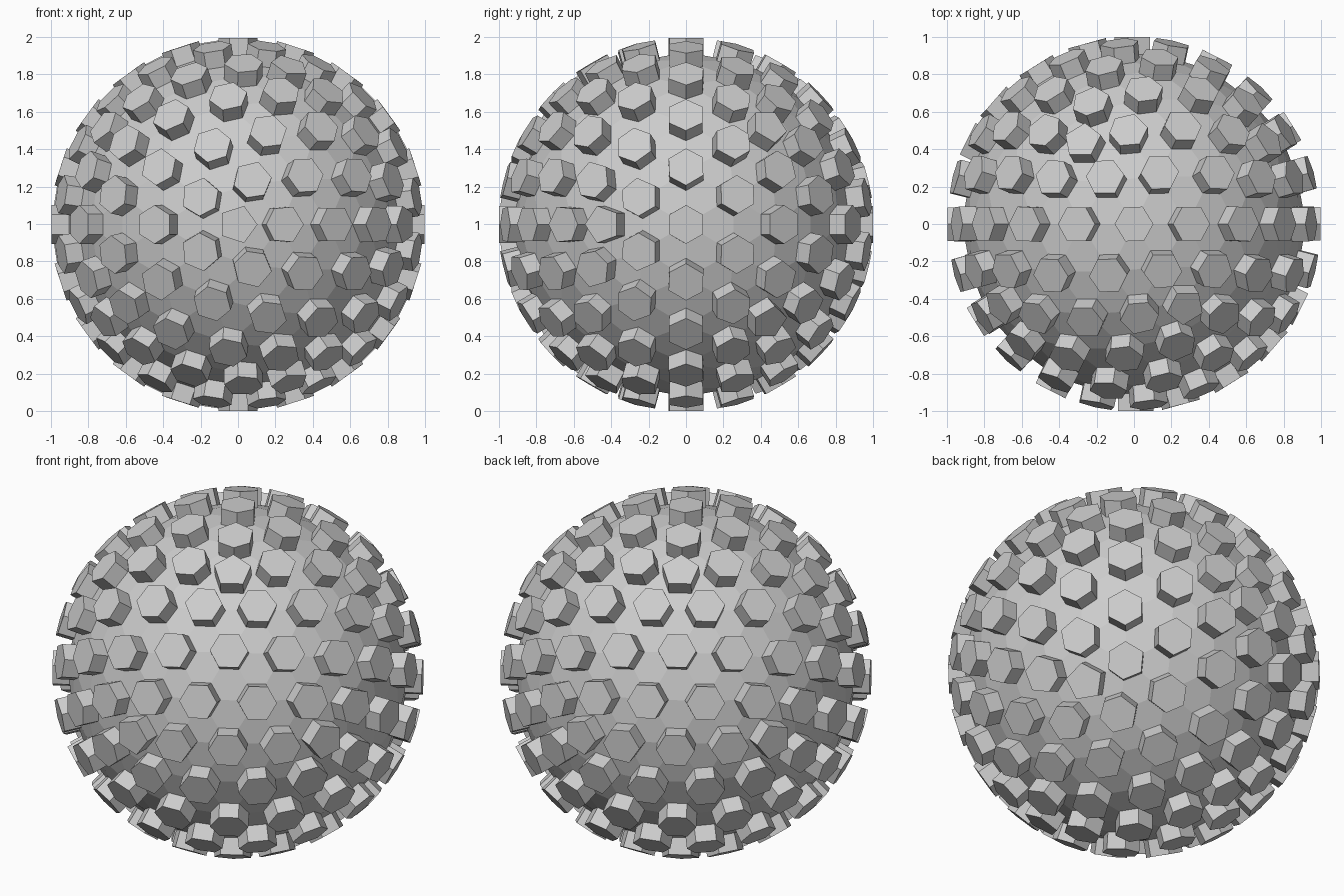
import bpy
import bmesh
from math import radians
from mathutils import Matrix

cube = bpy.data.objects.get("Cube")
if cube:
    bpy.data.objects.remove(cube, do_unlink=True)

CORE_RADIUS = 0.92
STUD_HEIGHT = 0.0933
STUD_RADIUS = 0.105

# One grey material
grey = bpy.data.materials.new("mid grey")
grey.use_nodes = True
grey.diffuse_color = (0.61, 0.61, 0.61, 1)
grey.node_tree.nodes["Principled BSDF"].inputs["Base Color"].default_value = grey.diffuse_color

# Faceted core, turned so a five-sided corner faces the front
bm = bmesh.new()
bmesh.ops.create_icosphere(bm, subdivisions=3, radius=CORE_RADIUS,
                           matrix=Matrix.Rotation(radians(90), 4, "X"))
corners = [v.co.normalized() for v in bm.verts]

# Cut every corner into a flat five- or six-sided face of equal radius
bmesh.ops.bevel(bm, geom=bm.verts[:], offset=STUD_RADIUS, offset_type="OFFSET",
                affect="VERTICES", segments=1, profile=0.5, clamp_overlap=False)
bm.normal_update()


def on_corner(face):
    direction = face.calc_center_median().normalized()
    return max(direction.dot(c) for c in corners) > 0.998


# Raise each cut corner into a stud
studs = [f for f in bm.faces if on_corner(f)]
raised = bmesh.ops.extrude_discrete_faces(bm, faces=studs)["faces"]
for face in raised:
    face.normal_update()
    outward = face.normal.copy()
    if outward.dot(face.calc_center_median()) < 0:
        outward.negate()
    bmesh.ops.translate(bm, verts=face.verts[:], vec=outward * STUD_HEIGHT)
bmesh.ops.recalc_face_normals(bm, faces=bm.faces[:])

# Stand on the ground
lowest = min(v.co.z for v in bm.verts)
bmesh.ops.translate(bm, verts=bm.verts[:], vec=(0, 0, -lowest))

mesh = bpy.data.meshes.new("studded_ball")
bm.to_mesh(mesh)
bm.free()
mesh.materials.append(grey)
ball = bpy.data.objects.new("studded_ball", mesh)
bpy.context.collection.objects.link(ball)
